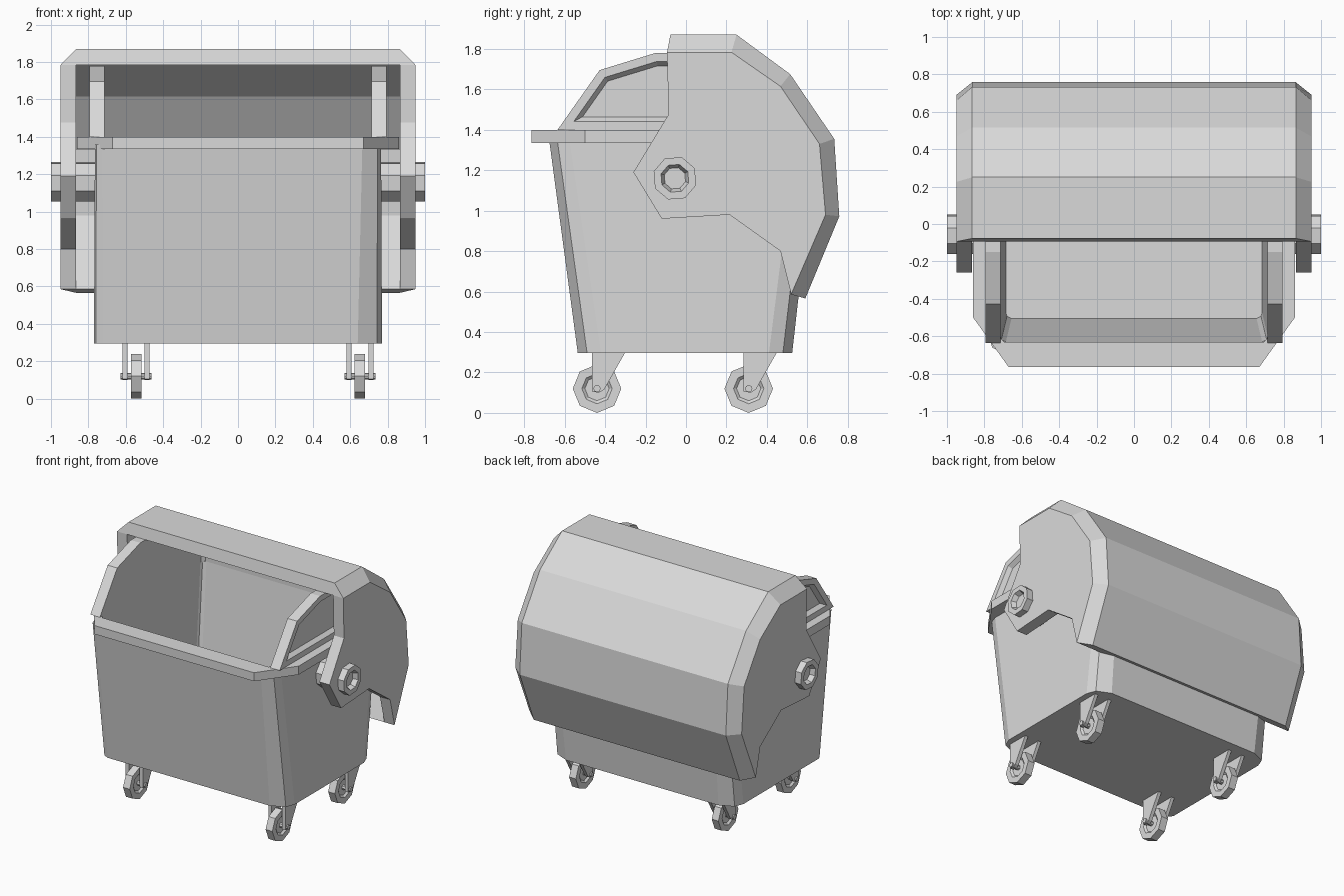
import bpy, bmesh, math

cube = bpy.data.objects.get("Cube")
if cube:
    bpy.data.objects.remove(cube, do_unlink=True)

grey = bpy.data.materials.new("light_grey")
grey.use_nodes = True
COLOUR = (0.7, 0.7, 0.7, 1)
grey.diffuse_color = COLOUR
grey.node_tree.nodes["Principled BSDF"].inputs["Base Color"].default_value = COLOUR


def loft(name, rings, caps=True, loop=False, inset=None):
    """Join matching rings of points with quads; optionally recess the last cap."""
    bm = bmesh.new()
    rows = [[bm.verts.new(p) for p in ring] for ring in rings]
    n = len(rows[0])
    pairs = list(zip(rows, rows[1:]))
    if loop:
        pairs.append((rows[-1], rows[0]))
    for a, b in pairs:
        for i in range(n):
            j = (i + 1) % n
            bm.faces.new((a[i], a[j], b[j], b[i]))
    last = None
    if caps and not loop:
        bm.faces.new(rows[0][::-1])
        last = bm.faces.new(rows[-1])
    bmesh.ops.remove_doubles(bm, verts=bm.verts[:], dist=0.0001)
    bmesh.ops.recalc_face_normals(bm, faces=bm.faces[:])
    if inset:
        for thickness, depth in inset:
            bmesh.ops.inset_region(bm, faces=[last], thickness=thickness, depth=depth,
                                   use_even_offset=True)
    mesh = bpy.data.meshes.new(name)
    bm.to_mesh(mesh)
    bm.free()
    mesh.materials.append(grey)
    obj = bpy.data.objects.new(name, mesh)
    bpy.context.collection.objects.link(obj)
    return obj


def at_x(x, profile):
    return [(x, y, z) for y, z in profile]


def octagon(x, y, z, r, turn=0):
    return [(x, y + r * math.cos(turn + k * math.pi / 4),
             z + r * math.sin(turn + k * math.pi / 4)) for k in range(8)]


def tub_ring(z, hx, front, back, a, b, small=1.0):
    """Rectangle with three-point corners; the front right corner may be tighter."""
    pts = []
    for sx, y, sy in ((1, front, 1), (1, back, -1), (-1, back, -1), (-1, front, 1)):
        k = small if (sx < 0 and sy > 0) else 1
        corner = [(a, 0), (a * 0.2, b * 0.4), (0, b)]
        if sx * sy < 0:
            corner.reverse()
        pts += [(sx * (hx - dx * k), y + sy * dy * k, z) for dx, dy in corner]
    return pts


def rim_ring(z, hx, front, back, a, b):
    return [(x, y, z) for x, y in (
        (hx - a, front), (hx, front + b), (hx, back - b), (hx - a, back),
        (a - hx, back), (-hx, back - b), (-hx, front + b), (a - hx, front))]


# Hollow tapered tub with an inner floor
loft("tub", [
    tub_ring(0.295, 0.77, -0.535, 0.525, 0.13, 0.115, 0.4),
    tub_ring(1.36, 0.765, -0.678, 0.645, 0.10, 0.10, 0.4),
    tub_ring(1.36, 0.715, -0.63, 0.60, 0.03, 0.03),
    tub_ring(0.33, 0.685, -0.505, 0.48, 0.03, 0.03)])

# Rim around the opening
outer = (0.86, -0.765, 0.655, 0.19, 0.265)
inner = (0.715, -0.63, 0.60, 0.02, 0.02)
loft("rim", [rim_ring(1.335, *outer), rim_ring(1.40, *outer),
             rim_ring(1.40, *inner), rim_ring(1.335, *inner)], loop=True)

# Arched side panels, recessed on the outside
arch = [(-0.635, 1.40), (-0.427, 1.695), (-0.15, 1.78), (0.18, 1.775),
        (0.42, 1.63), (0.60, 1.40)]
for side, s in (("left", 1), ("right", -1)):
    loft(f"side_panel_{side}", [at_x(s * 0.715, arch), at_x(s * 0.795, arch)],
         inset=[(0.042, 0), (0.022, -0.03)])

# Rotating lid: curved shell with bevelled ends
lid_outer = [(-0.077, 1.87), (0.25, 1.87), (0.515, 1.675), (0.733, 1.355),
             (0.758, 0.972), (0.59, 0.566)]
lid_inner = [(-0.094, 1.783), (0.225, 1.783), (0.467, 1.615), (0.66, 1.33),
             (0.69, 0.98), (0.52, 0.586)]
wide = lid_outer + lid_inner[::-1]
thin = lid_inner + lid_inner[::-1]
loft("lid_shell", [at_x(-0.95, thin), at_x(-0.865, wide),
                   at_x(0.865, wide), at_x(0.95, thin)], caps=False)

# Lid end plates and pivot bosses
plate = lid_inner + [(0.467, 0.80), (0.215, 0.98), (-0.12, 0.96),
                     (-0.26, 1.19), (-0.086, 1.476)]
turn = math.radians(27)
for side, s in (("left", 1), ("right", -1)):
    loft(f"lid_end_{side}", [at_x(s * 0.865, plate), at_x(s * 0.95, plate)])
    loft(f"pivot_boss_{side}", [octagon(s * x, -0.055, 1.16, r, turn) for x, r in
                                ((0.75, 0.11), (1.0, 0.11), (1.0, 0.072), (0.965, 0.055))])

# Casters: wheel, two fork plates and an axle each
fork = [(-0.025, 0.30), (0.14, 0.30), (0.035, 0.115), (0.01, 0.10), (-0.025, 0.105)]
for end, cy in (("front", -0.44), ("back", 0.31)):
    for side, cx in (("left", 0.652), ("right", -0.545)):
        tag = f"{end}_{side}"
        loft(f"wheel_{tag}", [octagon(cx + x, cy, 0.12, r) for x, r in (
            (-0.015, 0.06), (-0.028, 0.075), (-0.028, 0.12),
            (0.028, 0.12), (0.028, 0.075), (0.015, 0.06))])
        loft(f"axle_{tag}", [octagon(cx + x, cy, 0.12, 0.018) for x in (-0.083, 0.083)])
        leg = [(cy + y, z) for y, z in fork]
        for n, s in (("outer", 1), ("inner", -1)):
            loft(f"fork_{n}_{tag}", [at_x(cx + s * 0.045, leg), at_x(cx + s * 0.072, leg)])
